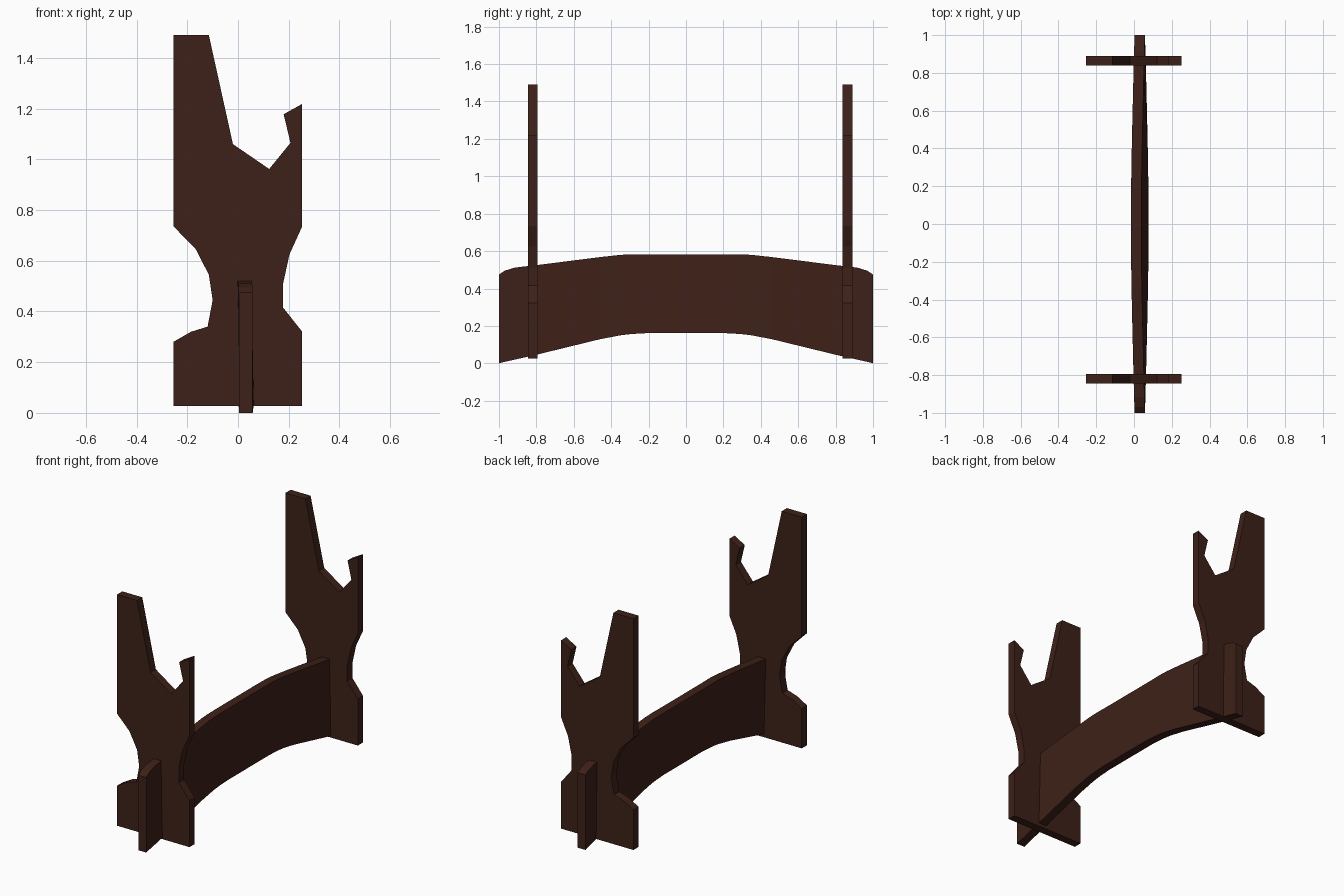
import bpy, bmesh

if "Cube" in bpy.data.objects:
    bpy.data.objects.remove(bpy.data.objects["Cube"])

wood = bpy.data.materials.new("dark_wood")
wood.diffuse_color = (0.047, 0.015, 0.009, 1)
wood.use_nodes = True
wood.node_tree.nodes["Principled BSDF"].inputs["Base Color"].default_value = wood.diffuse_color


def finish(name, bm):
    bmesh.ops.recalc_face_normals(bm, faces=bm.faces)
    mesh = bpy.data.meshes.new(name)
    bm.to_mesh(mesh)
    bm.free()
    mesh.materials.append(wood)
    obj = bpy.data.objects.new(name, mesh)
    bpy.context.collection.objects.link(obj)
    return obj


# Upright outline (x, z): tall back horn, cradle notch, hooked lip, waist, foot
UPRIGHT = [(-.255, 1.49), (-.115, 1.49), (-.02, 1.06), (.123, .962),
           (.207, 1.065), (.18, 1.178), (.252, 1.218), (.252, .733),
           (.203, .625), (.178, .51), (.178, .415), (.252, .322),
           (.252, .027), (-.255, .027), (-.255, .28), (-.185, .32),
           (-.12, .34), (-.1, .445), (-.115, .545), (-.168, .648),
           (-.255, .736)]


def upright(name, y, thickness=.052):
    bm = bmesh.new()
    face = bm.faces.new([bm.verts.new((x, y, z)) for x, z in UPRIGHT])
    ext = bmesh.ops.extrude_face_region(bm, geom=[face])
    verts = [v for v in ext["geom"] if isinstance(v, bmesh.types.BMVert)]
    bmesh.ops.translate(bm, verts=verts, vec=(0, thickness, 0))
    return finish(name, bm)


upright("front_upright", -.845)
upright("back_upright", .838)

# Arched rail stations (y, bottom z, top z), mirrored front to back
HALF = [(-1, 0, .475), (-.97, .008, .495), (-.915, .02, .512),
        (-.8, .046, .525), (-.46, .129, .568), (-.35, .15, .58),
        (-.29, .157, .583), (-.2, .162, .583)]
stations = HALF + [(-y, b, t) for y, b, t in reversed(HALF)]

# Rail board, leaning slightly sideways toward its middle
bm = bmesh.new()
rings = []
for y, b, t in stations:
    lean = .02 * (1 - abs(y) ** 1.5)
    rings.append([bm.verts.new(p) for p in (
        (.003 + lean, y, b), (.058 + lean, y, b),
        (.058 - lean, y, t), (.003 - lean, y, t))])
for r0, r1 in zip(rings, rings[1:]):
    for i in range(4):
        j = (i + 1) % 4
        bm.faces.new((r0[i], r0[j], r1[j], r1[i]))
bm.faces.new(rings[0])
bm.faces.new(rings[-1])
finish("arched_rail", bm)
